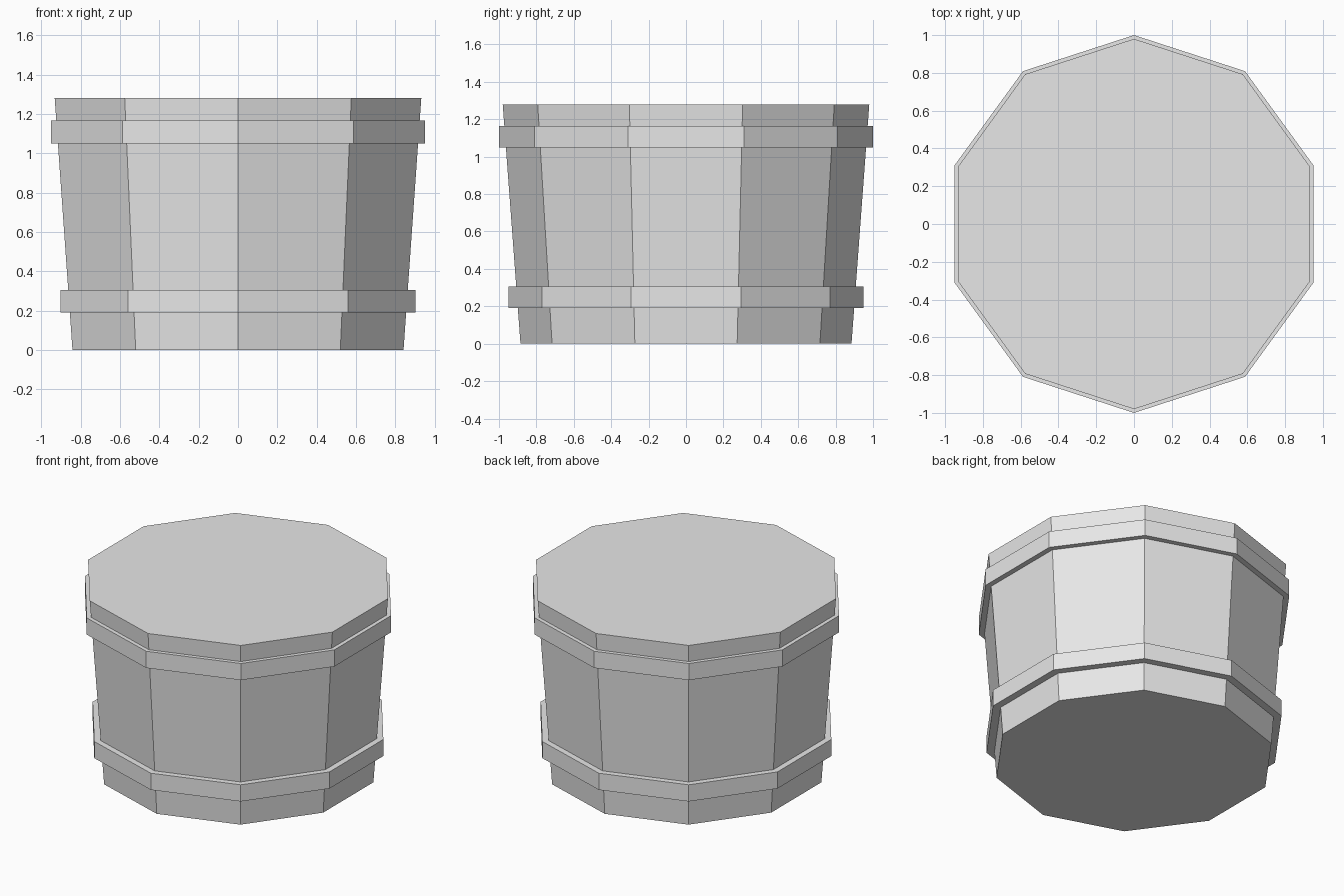
import bpy
import bmesh
from math import sin, cos, tau

SIDES = 10

cube = bpy.data.objects.get("Cube")
if cube:
    bpy.data.objects.remove(cube, do_unlink=True)

# One pale grey for the whole tub
grey = bpy.data.materials.new("pale grey")
grey.use_nodes = True
grey.diffuse_color = (0.8, 0.8, 0.8, 1)
grey.node_tree.nodes["Principled BSDF"].inputs["Base Color"].default_value = (0.8, 0.8, 0.8, 1)


def lathe(name, profile, closed):
    """Sweep (radius, z) points around z; closed joins the last point to the first,
    otherwise both ends are capped."""
    bm = bmesh.new()
    rings = []
    for radius, z in profile:
        angles = [tau * i / SIDES for i in range(SIDES)]
        rings.append([bm.verts.new((radius * sin(a), -radius * cos(a), z)) for a in angles])
    pairs = list(zip(rings, rings[1:]))
    if closed:
        pairs.append((rings[-1], rings[0]))
    else:
        bm.faces.new(rings[0])
        bm.faces.new(rings[-1])
    for low, high in pairs:
        for i in range(SIDES):
            j = (i + 1) % SIDES
            bm.faces.new((low[i], low[j], high[j], high[i]))
    bmesh.ops.recalc_face_normals(bm, faces=bm.faces)
    mesh = bpy.data.meshes.new(name)
    bm.to_mesh(mesh)
    bm.free()
    mesh.materials.append(grey)
    obj = bpy.data.objects.new(name, mesh)
    bpy.context.collection.objects.link(obj)
    return obj


def hoop(name, radius, inner, bottom, top):
    lathe(name, [(inner, bottom), (radius, bottom), (radius, top), (inner, top)], True)


# Tapered body with flat lid and base
lathe("tub_body", [(0.885, 0), (0.98, 1.28)], False)

# Straight-walled hoops, sunk into the body
hoop("lower_hoop", 0.95, 0.87, 0.19, 0.305)
hoop("upper_hoop", 1.0, 0.93, 1.05, 1.165)
